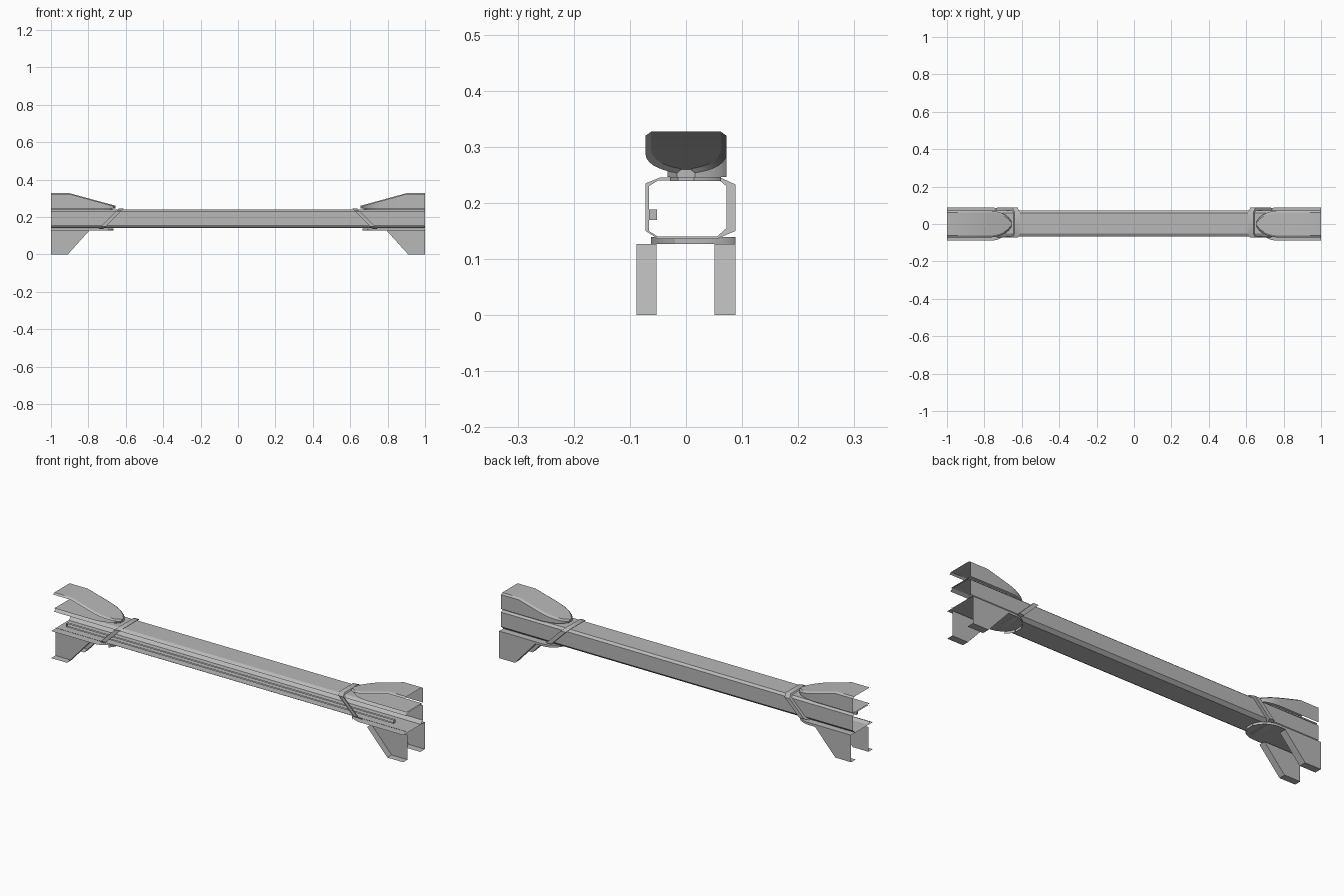
import bpy, bmesh, math

if "Cube" in bpy.data.objects:
    bpy.data.objects.remove(bpy.data.objects["Cube"])

grey = bpy.data.materials.new("plain_grey")
grey.use_nodes = True
GREY = (0.48, 0.48, 0.48, 1)
grey.diffuse_color = GREY
grey.node_tree.nodes["Principled BSDF"].inputs["Base Color"].default_value = GREY


def finish(name, bm, drop=lambda n, c: False, mirror=True):
    """Open the shell at its ends and on its front, then make the object."""
    bmesh.ops.recalc_face_normals(bm, faces=bm.faces)
    bm.normal_update()
    gone = []
    for f in bm.faces:
        c, n = f.calc_center_median(), f.normal
        if n.y < -0.7 or abs(c.x) > 0.999 or drop(n, c):
            gone.append(f)
    bmesh.ops.delete(bm, geom=gone, context="FACES")
    mesh = bpy.data.meshes.new(name)
    bm.to_mesh(mesh)
    bm.free()
    mesh.materials.append(grey)
    obj = bpy.data.objects.new(name, mesh)
    bpy.context.collection.objects.link(obj)
    if mirror:
        mod = obj.modifiers.new("both_ends", "MIRROR")
        mod.use_mirror_merge = False
    bpy.ops.object.select_all(action="DESELECT")
    obj.select_set(True)
    bpy.context.view_layer.objects.active = obj
    bpy.ops.object.shade_smooth_by_angle(angle=math.radians(25))
    return obj


def loft(sections, closed=False):
    """Skin a list of point loops; cap the ends, or join last to first."""
    bm = bmesh.new()
    rings = [[bm.verts.new(p) for p in s] for s in sections]
    n = len(rings[0])
    pairs = list(zip(rings, rings[1:]))
    if closed:
        pairs.append((rings[-1], rings[0]))
    for a, b in pairs:
        for i in range(n):
            j = (i + 1) % n
            bm.faces.new((a[i], a[j], b[j], b[i]))
    if not closed:
        bm.faces.new(rings[0])
        bm.faces.new(rings[-1])
    return bm


def half_width(x, full, start, nose):
    """Plan of a part with a rounded nose."""
    t = max(0, (start - x) / (start - nose))
    return full * math.sqrt(max(0.05, 1 - t * t))


def nose_stations(start, nose, extra=()):
    arc = [start - (start - nose) * math.sin(math.pi / 2 * i / 10) for i in range(11)]
    return sorted(arc + list(extra))


def underside(n, c):
    return n.z < -0.9


# Main tube: chamfered section running the full length
tube = [(-0.066, 0.15), (-0.05, 0.14), (0.055, 0.14), (0.072, 0.155),
        (0.072, 0.23), (0.06, 0.24), (-0.05, 0.24), (-0.066, 0.23)]
finish("main_tube", loft([[(x, y, z) for y, z in tube] for x in (-1, 1)]), mirror=False)

# Long shallow rail recess along the front
rail = [(-0.066, 0.17), (-0.052, 0.17), (-0.052, 0.188), (-0.066, 0.188)]
finish("front_rail", loft([[(x, y, z) for y, z in rail] for x in (-0.93, 0.93)]),
       drop=lambda n, c: abs(n.y) > 0.7, mirror=False)

# Hoods: sloping rounded shells over both ends
def hood_section(x):
    w = half_width(x, 0.072, 0.78, 0.655)
    h = 0.327 - max(0, 0.9 - x) * 0.067 / 0.245
    c = min(0.01, w / 2)
    return [(x, -w, 0.246), (x, -w, h - 0.007), (x, c - w, h),
            (x, w - c, h), (x, w, h - 0.007), (x, w, 0.246)]

finish("hood", loft([hood_section(x) for x in nose_stations(0.78, 0.655, (0.9, 1))]),
       drop=underside)


# Flat parts with a rounded nose: hood base and lower deck
def tray(name, full, start, nose, low, high):
    sections = []
    for x in nose_stations(start, nose, (1,)):
        w = half_width(x, full, start, nose)
        sections.append([(x, -w, low), (x, -w, high), (x, w, high), (x, w, low)])
    finish(name, loft(sections), drop=underside)

tray("hood_base", 0.062, 0.78, 0.67, 0.239, 0.246)
tray("lower_deck", 0.088, 0.76, 0.665, 0.127, 0.139)

# Legs: pairs of slanted hollow supports
profile = [(1, 0), (0.91, 0), (0.795, 0.127), (1, 0.127)]
for name, y0, y1 in (("front_leg", -0.088, -0.053), ("back_leg", 0.051, 0.088)):
    finish(name, loft([[(x, y, z) for x, z in profile] for y in (y0, y1)]),
           drop=lambda n, c: n.z > 0.9)

# Collars: leaning bands wrapped around the tube
outer = [(-0.072, 0.15), (-0.05, 0.136), (0.055, 0.136), (0.088, 0.15),
         (0.088, 0.233), (0.062, 0.245), (-0.047, 0.245), (-0.072, 0.235)]
band = []
for (oy, oz), (iy, iz) in zip(outer, tube):
    xo, xi = 0.855 - oz, 0.855 - iz
    band.append([(xo, oy, oz), (xo + 0.028, oy, oz), (xi + 0.028, iy, iz), (xi, iy, iz)])
finish("collar", loft(band, closed=True))
